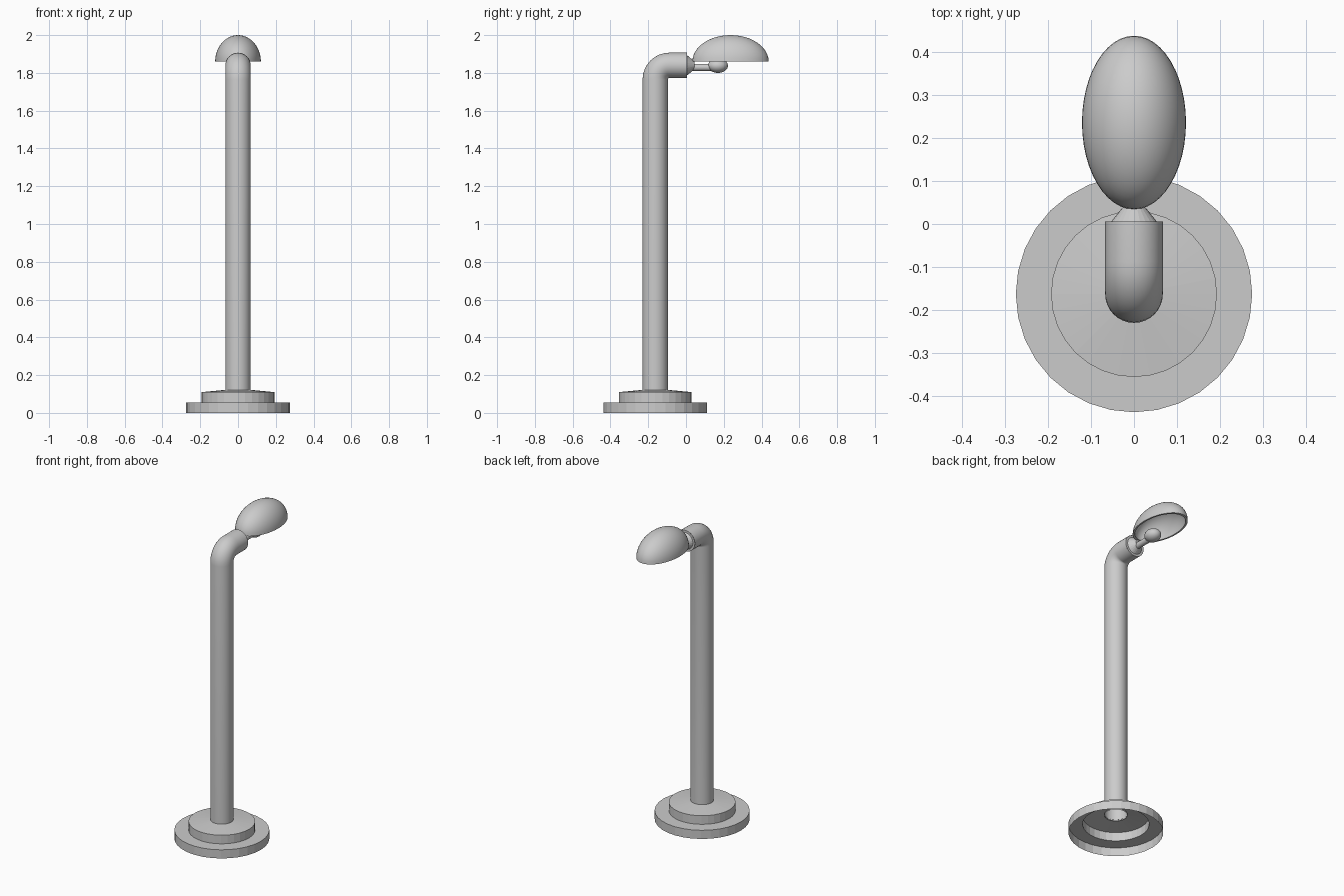
import bpy, bmesh, math
from mathutils import Matrix, Vector

if "Cube" in bpy.data.objects:
    bpy.data.objects.remove(bpy.data.objects["Cube"])

POLE_Y, ARM_Z = -0.163, 1.84


def finish(name, bm, angle=None):
    bmesh.ops.remove_doubles(bm, verts=bm.verts, dist=1e-5)
    bmesh.ops.recalc_face_normals(bm, faces=bm.faces)
    me = bpy.data.meshes.new(name)
    bm.to_mesh(me)
    bm.free()
    ob = bpy.data.objects.new(name, me)
    bpy.context.collection.objects.link(ob)
    if angle:
        bpy.ops.object.select_all(action='DESELECT')
        ob.select_set(True)
        bpy.context.view_layer.objects.active = ob
        bpy.ops.object.shade_smooth_by_angle(angle=math.radians(angle))
    return ob


def lathe(name, profile, matrix, steps=32, angle=None):
    """Spin (radius, height) points about local z, then place with matrix."""
    bm = bmesh.new()
    vs = [bm.verts.new((r, 0, h)) for r, h in profile]
    es = [bm.edges.new(p) for p in zip(vs, vs[1:])]
    bmesh.ops.spin(bm, geom=vs + es, cent=(0, 0, 0), axis=(0, 0, 1),
                   angle=math.tau, steps=steps, use_merge=True)
    bmesh.ops.transform(bm, matrix=matrix, verts=bm.verts)
    return finish(name, bm, angle)


# Stepped base, hollow underneath
lathe("stepped_base", [(0.275, 0), (0.275, 0.055), (0.193, 0.055), (0.193, 0.11),
                       (0.066, 0.122)], Matrix.Translation((0, POLE_Y, 0)))

# Post with a tight elbow into a short horizontal arm
R, BEND, N = 0.067, 0.075, 32
path = [(POLE_Y, 0.115, 0)]
for i in range(9):
    a = math.pi / 2 * i / 8
    path.append((POLE_Y + BEND * (1 - math.cos(a)),
                 ARM_Z - BEND + BEND * math.sin(a), a))
path.append((0.006, ARM_Z, math.pi / 2))
bm = bmesh.new()
rings = []
for y, z, a in path:
    side = Vector((0, math.cos(a), -math.sin(a))) * R
    rings.append([bm.verts.new(Vector((R * math.cos(t), y, z)) + side * math.sin(t))
                  for t in (math.tau * k / N for k in range(N))])
for lo, hi in zip(rings, rings[1:]):
    for k in range(N):
        bm.faces.new((lo[k], lo[(k + 1) % N], hi[(k + 1) % N], hi[k]))
finish("bent_post", bm, 30)

# Tapered collar and thin lamp stem, lying along +y
along_y = Matrix.Rotation(-math.pi / 2, 4, 'X')
lathe("arm_collar", [(0.067, 0), (0.053, 0), (0.022, 0.038), (0, 0.038)],
      Matrix.Translation((0, 0.006, ARM_Z)) @ along_y, 24)
lathe("lamp_stem", [(0.019, 0), (0.019, 0.12), (0, 0.12)],
      Matrix.Translation((0, 0.03, 1.829)) @ along_y, 16, 30)

# Bulb
bm = bmesh.new()
bmesh.ops.create_uvsphere(bm, u_segments=24, v_segments=16, radius=1,
                          matrix=Matrix.Translation((0, 0.169, 1.838))
                          @ Matrix.Diagonal((0.046, 0.053, 0.038, 1)))
finish("bulb", bm, 60)

# Half-egg shade with a thin wall, open below
q = [math.pi / 2 * i / 12 for i in range(13)]
outer = [(math.cos(a), math.sin(a)) for a in reversed(q)]
inner = [(0.92 * math.cos(a), 0.92 * math.sin(a)) for a in q]
lathe("lamp_shade", outer + inner, Matrix.Translation((0, 0.236, 1.86))
      @ Matrix.Diagonal((0.121, 0.202, 0.14, 1)), 48, 40)
